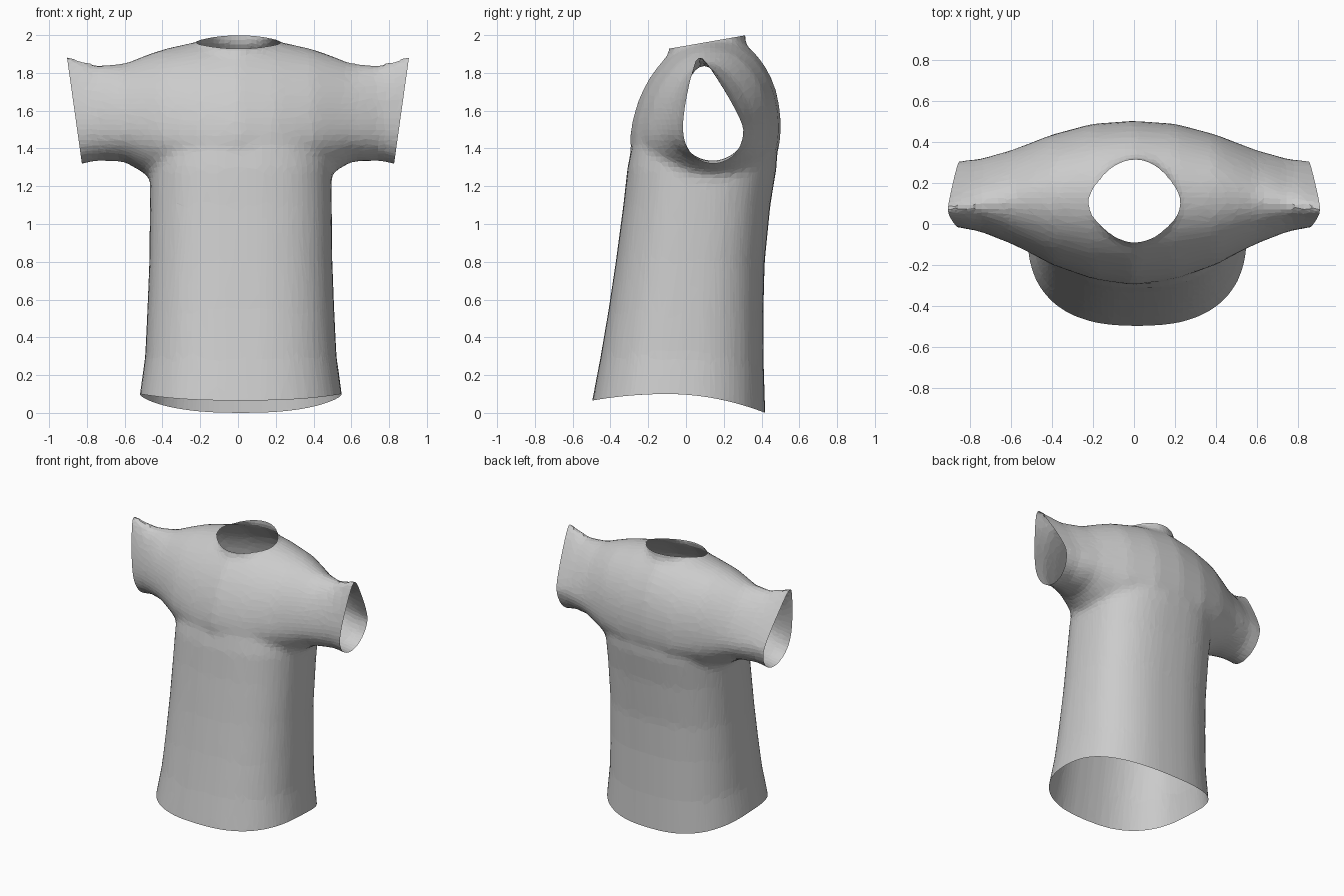
import bpy, bmesh
from math import cos, sin, pi
from mathutils import Vector

cube = bpy.data.objects.get("Cube")
if cube:
    bpy.data.objects.remove(cube, do_unlink=True)

SIDES = 40


def power(value, exponent):
    return (1 if value >= 0 else -1) * abs(value) ** exponent


def loft(bm, rings):
    """Skin a list of point rings and cap both ends."""
    loops = [[bm.verts.new(p) for p in ring] for ring in rings]
    for a, b in zip(loops, loops[1:]):
        for i in range(SIDES):
            j = (i + 1) % SIDES
            bm.faces.new((a[i], a[j], b[j], b[i]))
    bm.faces.new(loops[0])
    bm.faces.new(loops[-1])


def body_ring(z, half, front, back, centre=0.015, n=2.5):
    """Horizontal rounded section."""
    mid, depth = (front + back) / 2, (back - front) / 2
    angles = [2 * pi * i / SIDES for i in range(SIDES)]
    return [(centre + half * power(cos(t), 2 / n), mid + depth * power(sin(t), 2 / n), z)
            for t in angles]


def sleeve_ring(x, front, back, bottom, widest, top, n, lean):
    """Upright egg section; its crown leans in y and narrows as n falls."""
    mid, depth = (front + back) / 2, (back - front) / 2
    ring = []
    for i in range(SIDES):
        t = 2 * pi * i / SIDES
        e = 2 / n if sin(t) > 0 else 1
        c, s = power(cos(t), e), power(sin(t), e)
        height = (top - widest) if s > 0 else (widest - bottom)
        ring.append((x, mid + depth * c + lean * max(s, 0), widest + height * s))
    return ring


bm = bmesh.new()

# Torso: height, half width, front, back
torso = [(-0.15, 0.56, -0.54, 0.42), (0.1, 0.535, -0.497, 0.42),
         (0.3, 0.507, -0.455, 0.412), (0.55, 0.495, -0.41, 0.41),
         (0.8, 0.485, -0.372, 0.417), (1.1, 0.482, -0.332, 0.447),
         (1.3, 0.48, -0.31, 0.48), (1.45, 0.45, -0.28, 0.485)]
loft(bm, [body_ring(*row) for row in torso])

# Shoulders and sleeves: x, front, back, bottom, widest, top, crown, lean
arm = [(0, -0.30, 0.50, 1.2, 1.45, 2.0, 2, 0.05),
       (0.2, -0.27, 0.487, 1.2, 1.45, 1.97, 2, 0.04),
       (0.4, -0.2, 0.435, 1.22, 1.48, 1.925, 2, 0.02),
       (0.5, -0.145, 0.397, 1.27, 1.5, 1.89, 1.9, 0),
       (0.6, -0.095, 0.36, 1.33, 1.5, 1.85, 1.8, -0.02),
       (0.75, -0.035, 0.318, 1.335, 1.51, 1.845, 1.5, -0.05),
       (0.9, -0.008, 0.302, 1.3, 1.5, 1.9, 1.2, -0.08),
       (1.05, -0.008, 0.3, 1.28, 1.5, 1.96, 1.2, -0.08)]
mirrored = [(-row[0],) + row[1:] for row in reversed(arm[1:])]
loft(bm, [sleeve_ring(*row) for row in mirrored + arm])

# Neck column, trimmed off later to leave the neckline
loft(bm, [body_ring(z, 0.185, -0.09, 0.315, 0.005, 2) for z in (1.7, 2.2)])

bmesh.ops.recalc_face_normals(bm, faces=bm.faces)
mesh = bpy.data.meshes.new("shirt_volume")
bm.to_mesh(mesh)
bm.free()
volume = bpy.data.objects.new("shirt_volume", mesh)
bpy.context.collection.objects.link(volume)

# Fuse the parts, soften the joins, then reduce to flat facets
remesh = volume.modifiers.new("fuse", 'REMESH')
remesh.mode = 'VOXEL'
remesh.voxel_size = 0.028
soften = volume.modifiers.new("soften", 'SMOOTH')
soften.factor = 0.5
soften.iterations = 5
facets = volume.modifiers.new("facets", 'DECIMATE')
facets.ratio = 0.25

bm = bmesh.new()
bpy.context.view_layer.update()
bm.from_object(volume, bpy.context.evaluated_depsgraph_get())
bpy.data.objects.remove(volume, do_unlink=True)


def trim(point, normal):
    """Cut away everything on the side the normal points to."""
    bmesh.ops.bisect_plane(bm, geom=bm.verts[:] + bm.edges[:] + bm.faces[:], dist=1e-5,
                           plane_co=Vector(point), plane_no=Vector(normal).normalized(),
                           clear_outer=True)


# Open hem, neckline and cuffs
trim((0, 0, 0.1), (0, 0, -1))
trim((0, -0.09, 1.928), (0, -0.175, 1))
for side in (-1, 1):
    trim((side * 0.905, 0, 1.88), (side * 0.57, 0, -0.08))

# Curve the hem so it dips at the back and slightly at the front
for v in bm.verts:
    fade = max(0, 1 - (v.co.z - 0.1) / 0.5)
    offset = v.co.y + 0.1
    v.co.z -= fade * (0.37 if offset > 0 else 0.22) * offset ** 2

for face in bm.faces:
    face.smooth = False
    face.material_index = 0

# Finished garment
mesh = bpy.data.meshes.new("shirt")
bm.to_mesh(mesh)
bm.free()
shirt = bpy.data.objects.new("shirt", mesh)
bpy.context.collection.objects.link(shirt)

grey = bpy.data.materials.new("light_grey_cloth")
grey.use_nodes = True
colour = (0.6, 0.6, 0.6, 1)
grey.diffuse_color = colour
grey.node_tree.nodes["Principled BSDF"].inputs["Base Color"].default_value = colour
mesh.materials.clear()
mesh.materials.append(grey)
